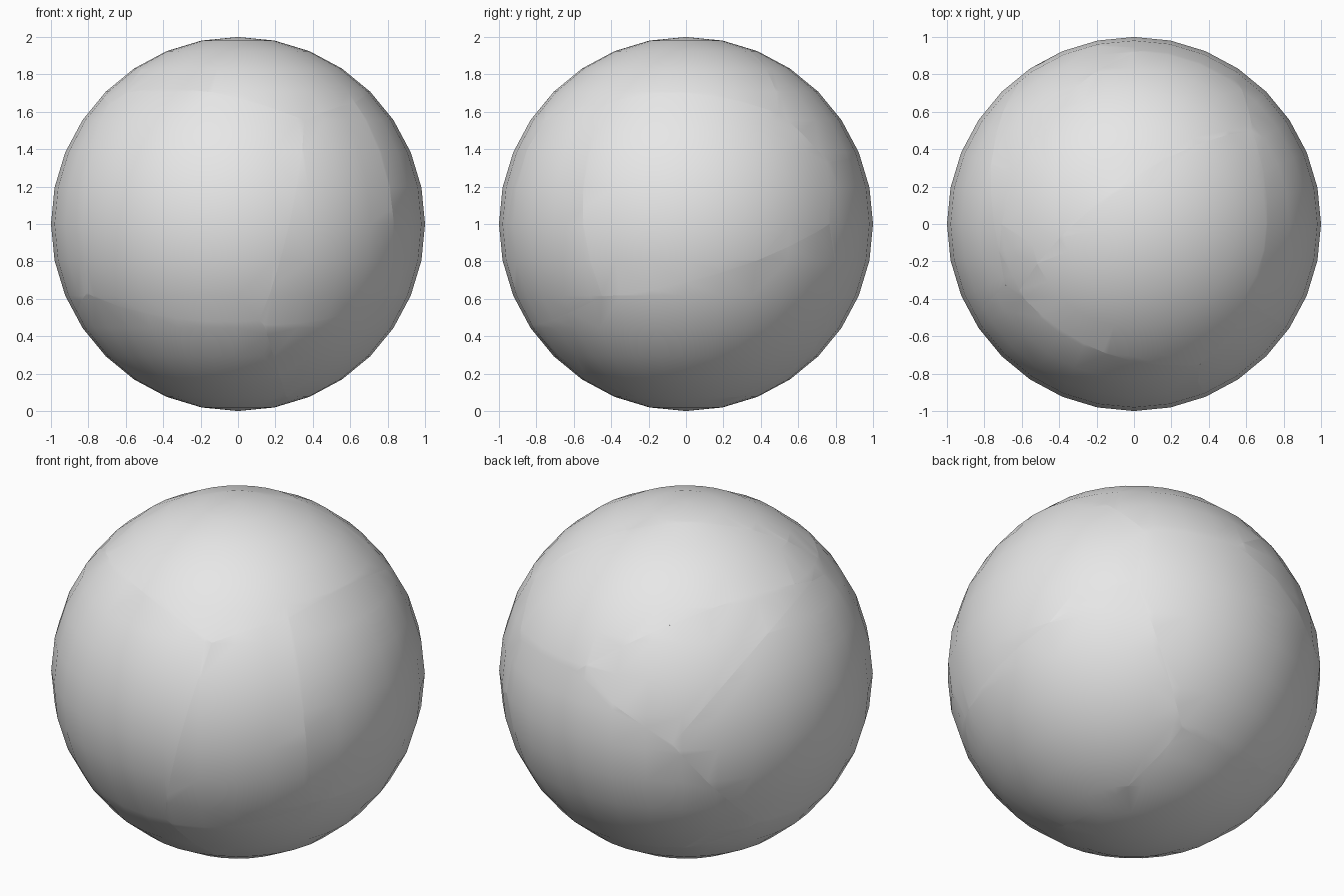
import bpy, bmesh, math
from mathutils import Vector

if "Cube" in bpy.data.objects:
    bpy.data.objects.remove(bpy.data.objects["Cube"])

grey = bpy.data.materials.new("plain grey")
grey.diffuse_color = (0.8, 0.8, 0.8, 1)
grey.use_nodes = True
grey.node_tree.nodes["Principled BSDF"].inputs["Base Color"].default_value = grey.diffuse_color

# Seam junctions on the unit sphere
P = {k: Vector(v).normalized() for k, v in {
    "a": (.355, -.752, .555), "b": (.115, -.85, -.52), "c": (.14, -.83, -.54),
    "d": (-.81, -.455, -.37), "e": (.803, -.45, -.39), "f": (.638, .77, 0),
    "g": (.56, .76, .33), "h": (.634, .50, .59), "i": (.627, -.43, .65),
    "j": (-.69, -.33, .644), "k": (-.62, -.365, .695), "l": (-.722, -.15, .675),
    "m": (-.511, .859, .037), "n": (.065, .936, .346), "o": (-.75, .385, -.535),
    "p": (.216, .66, -.72)}.items()}

# Seams whose cutting plane misses the centre: a point they pass through
VIA = {"hk": (0, .25, .968), "ln": (-.395, .65, .649), "lm": (-.73, .515, .446),
       "ak": (-.1, -.71, .697), "dj": (-.866, -.5, 0), "bd": (-.31, -.802, -.51),
       "hi": (.715, .02, .699), "ei": (.826, -.555, .1)}

# Each shard is the ball cut by the planes of its outline
SHARDS = {"top_shard": "aihk", "front_shard": "abdjk", "front_right_shard": "aiecb",
          "right_shard": "ihgfe", "upper_back_shard": "khgnlj", "wedge_shard": "lnm",
          "left_shard": "jdoml", "back_shard": "mngfpo", "bottom_shard": "bcpod",
          "lower_right_shard": "cefp"}


def seam_plane(s, t):
    key = "".join(sorted(s + t))
    third = Vector(VIA[key]).normalized() if key in VIA else Vector((0, 0, 0))
    return P[s], (P[t] - P[s]).cross(third - P[s]).normalized()


def make_shard(name, loop):
    bm = bmesh.new()
    bmesh.ops.create_uvsphere(bm, u_segments=32, v_segments=16, radius=1)
    centre = sum((P[c] for c in loop), Vector()) / len(loop)
    for s, t in zip(loop, loop[1:] + loop[0]):
        co, no = seam_plane(s, t)
        if (centre - co).dot(no) < 0:
            no = -no
        bmesh.ops.bisect_plane(bm, geom=bm.verts[:] + bm.edges[:] + bm.faces[:],
                               dist=1e-5, plane_co=co, plane_no=no, clear_inner=True)
        rim = [e for e in bm.edges if e.is_boundary]
        bmesh.ops.holes_fill(bm, edges=rim, sides=0)
    bmesh.ops.recalc_face_normals(bm, faces=bm.faces[:])
    # Smooth skin, sharp broken edges
    for f in bm.faces:
        f.smooth = True
    for e in bm.edges:
        if len(e.link_faces) != 2 or e.calc_face_angle(0) > math.radians(25):
            e.smooth = False
    me = bpy.data.meshes.new(name)
    bm.to_mesh(me)
    bm.free()
    me.materials.append(grey)
    ob = bpy.data.objects.new(name, me)
    ob.location.z = 1
    bpy.context.collection.objects.link(ob)


for name, loop in SHARDS.items():
    make_shard(name, loop)
